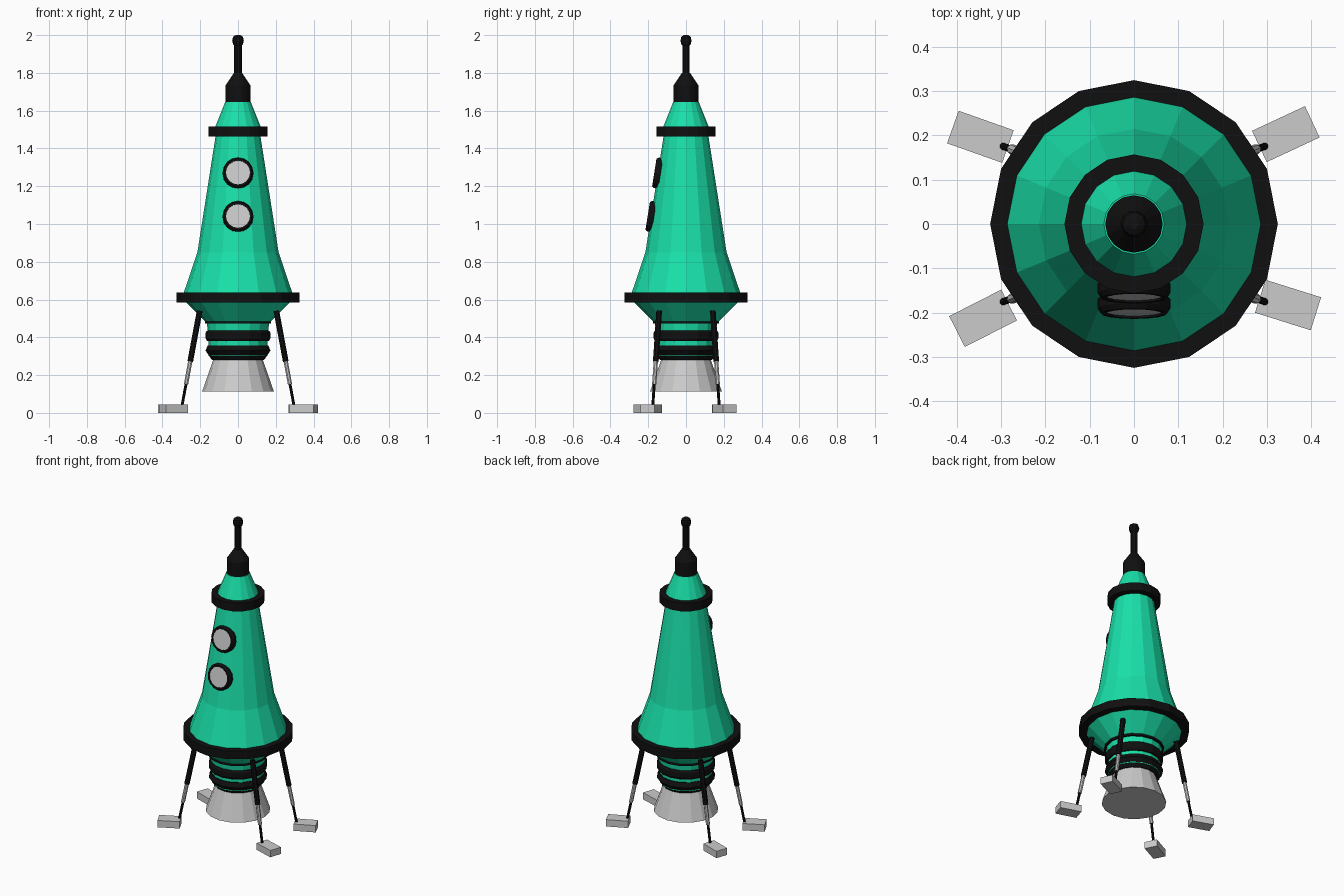
import bpy, bmesh
from math import cos, sin, pi, radians
from mathutils import Vector, Matrix

if "Cube" in bpy.data.objects:
    bpy.data.objects.remove(bpy.data.objects["Cube"])


def material(name, rgb):
    m = bpy.data.materials.new(name)
    m.diffuse_color = (*rgb, 1)
    m.use_nodes = True
    m.node_tree.nodes["Principled BSDF"].inputs["Base Color"].default_value = m.diffuse_color
    return m


GREEN = material("green_paint", (0.01, 0.75, 0.40))
BLACK = material("black_trim", (0.005, 0.005, 0.005))


def finish(name, bm, mat=None):
    bmesh.ops.recalc_face_normals(bm, faces=bm.faces)
    me = bpy.data.meshes.new(name)
    bm.to_mesh(me)
    bm.free()
    ob = bpy.data.objects.new(name, me)
    bpy.context.collection.objects.link(ob)
    if mat:
        me.materials.append(mat)
    return ob


def lathe(name, profile, mat=None, sides=16, ring=False):
    """Spin (radius, z) points around z; ring closes the profile, otherwise the ends are capped."""
    bm = bmesh.new()
    loops = [[bm.verts.new((r * cos(2 * pi * i / sides), r * sin(2 * pi * i / sides), z))
              for i in range(sides)] for r, z in profile]
    pairs = list(zip(loops, loops[1:]))
    if ring:
        pairs.append((loops[-1], loops[0]))
    for a, b in pairs:
        for i in range(sides):
            j = (i + 1) % sides
            bm.faces.new((a[i], a[j], b[j], b[i]))
    if not ring:
        bm.faces.new(loops[0])
        bm.faces.new(loops[-1])
    return finish(name, bm, mat)


def rod(name, a, b, radius, mat=None, sides=8):
    """Cylinder between two points."""
    d = b - a
    ob = lathe(name, [(radius, 0), (radius, d.length)], mat, sides)
    ob.matrix_world = Matrix.Translation(a) @ d.to_track_quat('Z', 'Y').to_matrix().to_4x4()
    return ob


# Hull and trim bands
lathe("hull", [(0.155, 0.30), (0.155, 0.40), (0.165, 0.475), (0.29, 0.60), (0.286, 0.64),
               (0.215, 0.85), (0.118, 1.47), (0.122, 1.51), (0.068, 1.645)], GREEN)
for name, inner, outer, z0, z1 in (("lower_hull_band", 0.28, 0.325, 0.585, 0.638),
                                   ("upper_hull_band", 0.11, 0.157, 1.464, 1.517),
                                   ("thin_neck_band", 0.155, 0.176, 0.472, 0.485)):
    lathe(name, [(inner, z0), (outer, z0), (outer, z1), (inner, z1)], BLACK, ring=True)
lathe("neck_band", [(0.15, 0.38), (0.164, 0.38), (0.172, 0.395), (0.172, 0.425),
                    (0.164, 0.437), (0.15, 0.437)], BLACK, ring=True)
lathe("engine_collar", [(0.138, 0.28), (0.172, 0.33), (0.160, 0.358)], BLACK)

# Engine nozzle
lathe("engine_nozzle", [(0.19, 0.113), (0.13, 0.285)])

# Nose cap with antenna
lathe("nose_cap", [(0.065, 1.64), (0.065, 1.735), (0.022, 1.80)], BLACK)
lathe("antenna_rod", [(0.02, 1.79), (0.02, 1.95)], BLACK, 10)
lathe("antenna_ball", [(0.014, 1.938), (0.026, 1.95), (0.031, 1.97), (0.026, 1.991), (0.012, 2.0)],
      BLACK, 10)

# Portholes lie flush with the sloping front of the hull
for label, z, y in (("lower", 1.04, -0.185), ("upper", 1.27, -0.150)):
    frame = lathe(label + "_porthole_frame",
                  [(0.064, -0.016), (0.082, -0.016), (0.082, 0.006), (0.074, 0.018), (0.064, 0.018)],
                  BLACK, ring=True)
    glass = lathe(label + "_porthole_glass", [(0.066, -0.01), (0.066, 0.013)])
    for ob in (frame, glass):
        ob.matrix_world = Matrix.Translation((0, y, z)) @ Matrix.Rotation(radians(81), 4, 'X')

# Four telescopic legs, each with a slightly differently turned foot
for label, sx, sy, fx, fy, yaw in (("back_right", 1, 1, 0.343, 0.203, 25),
                                   ("back_left", -1, 1, -0.347, 0.197, -19.5),
                                   ("front_left", -1, -1, -0.341, -0.213, 27),
                                   ("front_right", 1, -1, 0.348, -0.183, -17.5)):
    top = Vector((sx * 0.203, sy * 0.142, 0.54))
    bottom = Vector((sx * 0.297, sy * 0.176, 0.035))
    knee, ankle = top.lerp(bottom, 0.53), top.lerp(bottom, 0.77)
    rod(label + "_leg_upper", top, knee, 0.016, BLACK)
    rod(label + "_leg_sleeve", knee, ankle, 0.012)
    rod(label + "_leg_lower", ankle, bottom, 0.008, BLACK)
    bm = bmesh.new()
    bmesh.ops.create_cube(bm, size=1)
    bmesh.ops.scale(bm, vec=(0.132, 0.078, 0.044), verts=bm.verts)
    foot = finish(label + "_foot", bm)
    foot.location = (fx, fy, 0.022)
    foot.rotation_euler.z = radians(yaw)
